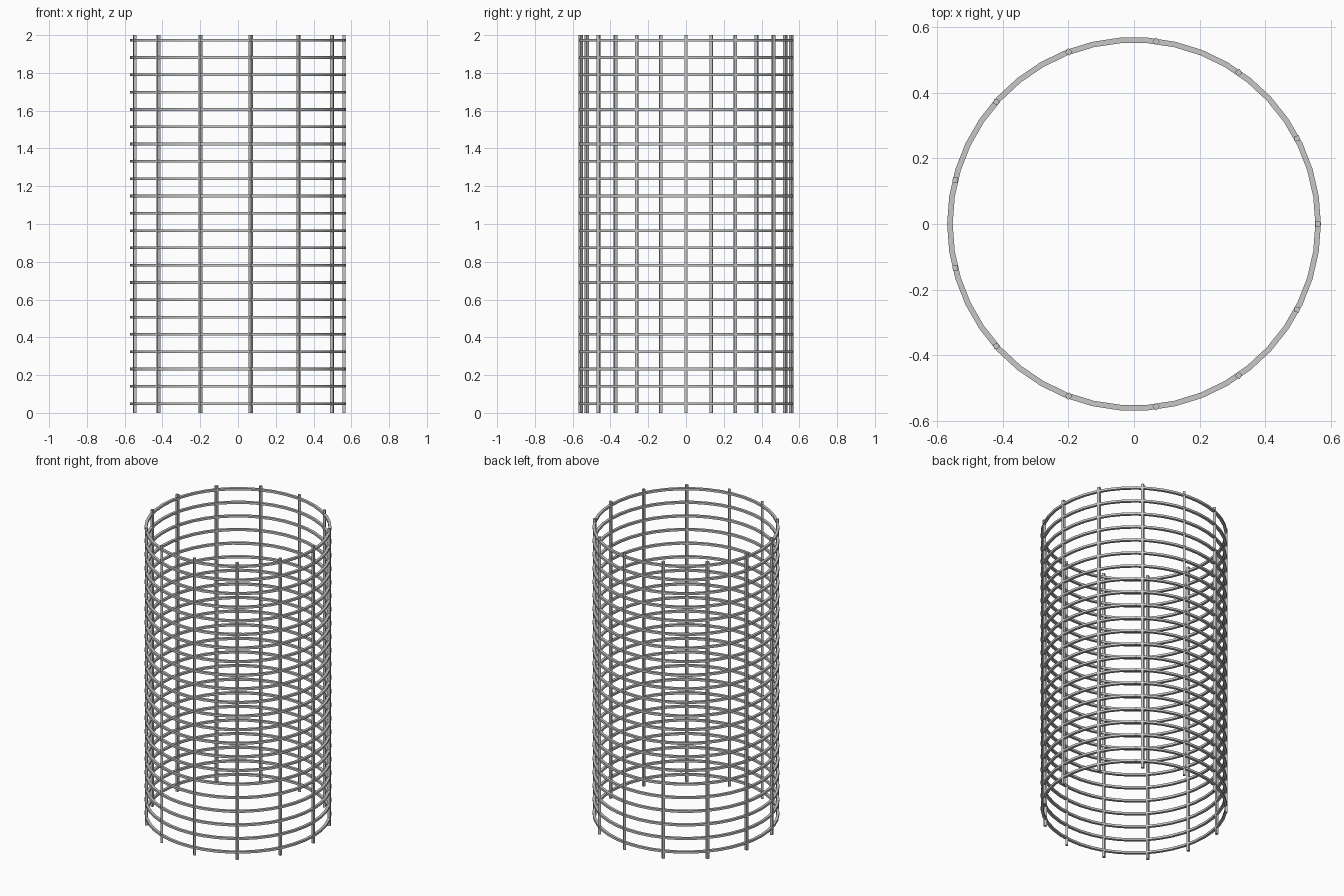
import bpy
import bmesh
from math import cos, sin, pi, radians

cube = bpy.data.objects.get("Cube")
if cube:
    bpy.data.objects.remove(cube)

RADIUS = 0.562      # centre line of the cage
HOOP_W = 0.017      # hoop section, across
HOOP_H = 0.014      # hoop section, upright
BAR = 0.016         # side of the square bars
HEIGHT = 2.0
BARS = 13
RINGS = 22
LOW, HIGH = 0.049, 1.973

# Steel material
steel = bpy.data.materials.new("light_grey_steel")
steel.use_nodes = True
colour = (0.57, 0.57, 0.57, 1)
steel.diffuse_color = colour
steel.node_tree.nodes["Principled BSDF"].inputs["Base Color"].default_value = colour


def hoop_mesh():
    """Spin a rectangular section into a flat-topped hoop."""
    bm = bmesh.new()
    w, h = HOOP_W / 2, HOOP_H / 2
    section = [bm.verts.new((RADIUS + x, 0, z))
               for x, z in ((-w, -h), (w, -h), (w, h), (-w, h))]
    edges = [bm.edges.new((section[i - 1], section[i])) for i in range(4)]
    bmesh.ops.spin(bm, geom=section + edges, cent=(0, 0, 0), axis=(0, 0, 1),
                   angle=2 * pi, steps=42, use_merge=True)
    bmesh.ops.remove_doubles(bm, verts=bm.verts[:], dist=0.0001)
    bmesh.ops.recalc_face_normals(bm, faces=bm.faces[:])
    mesh = bpy.data.meshes.new("hoop")
    bm.to_mesh(mesh)
    bm.free()
    mesh.materials.append(steel)
    return mesh


# Horizontal hoops, sharing one mesh
mesh = hoop_mesh()
for i in range(RINGS):
    hoop = bpy.data.objects.new(f"hoop_{i + 1}", mesh)
    hoop.location.z = LOW + (HIGH - LOW) * i / (RINGS - 1)
    bpy.context.collection.objects.link(hoop)
bpy.ops.object.select_all(action="DESELECT")
hoop.select_set(True)
bpy.context.view_layer.objects.active = hoop
bpy.ops.object.shade_smooth_by_angle(angle=radians(30))

# Vertical square bars, each twisted by half its angle around the cage
for i in range(BARS):
    a = 2 * pi * i / BARS
    bpy.ops.mesh.primitive_cube_add(
        size=1, location=(RADIUS * cos(a), RADIUS * sin(a), HEIGHT / 2),
        rotation=(0, 0, a / 2), scale=(BAR, BAR, HEIGHT))
    bar = bpy.context.object
    bar.name = f"upright_bar_{i + 1}"
    bar.data.materials.append(steel)
